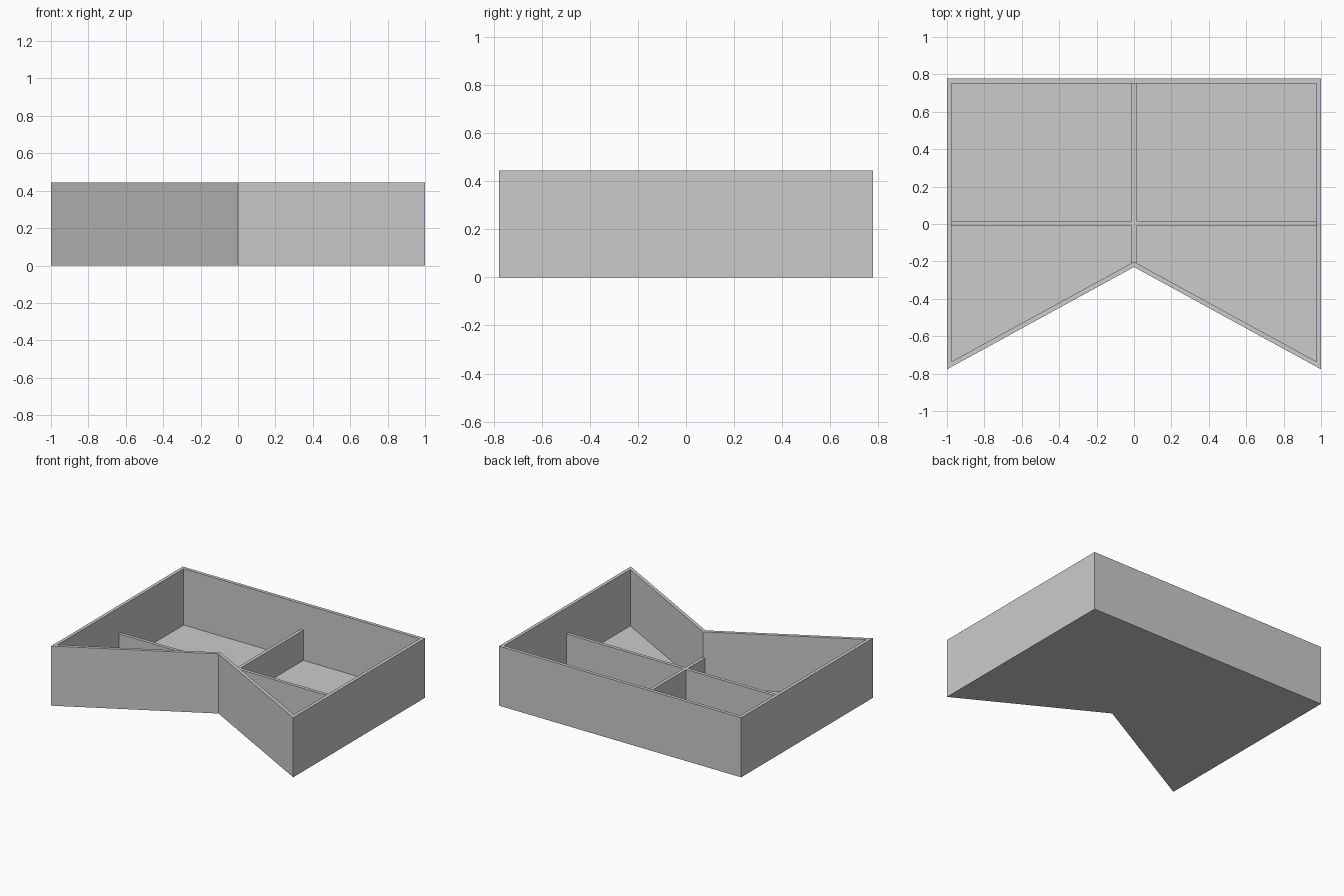
import bpy
import bmesh

cube = bpy.data.objects.get("Cube")
if cube:
    bpy.data.objects.remove(cube, do_unlink=True)

HEIGHT = 0.445
FLOOR = 0.025
DIVIDER_TOP = 0.25

grey = bpy.data.materials.new("plain_grey")
grey.use_nodes = True
colour = (0.6, 0.6, 0.6, 1)
grey.diffuse_color = colour
grey.node_tree.nodes["Principled BSDF"].inputs["Base Color"].default_value = colour


def outline(side, back, notch, tip):
    """Plan with a V-shaped notch in the front."""
    return [(-side, back), (-side, tip), (0, notch), (side, tip), (side, back)]


def add_object(name, bm):
    bmesh.ops.recalc_face_normals(bm, faces=bm.faces)
    mesh = bpy.data.meshes.new(name)
    bm.to_mesh(mesh)
    bm.free()
    mesh.materials.append(grey)
    obj = bpy.data.objects.new(name, mesh)
    bpy.context.collection.objects.link(obj)
    return obj


def ring(bm, plan, z):
    return [bm.verts.new((x, y, z)) for x, y in plan]


def bridge(bm, a, b):
    for i in range(len(a)):
        j = (i + 1) % len(a)
        bm.faces.new((a[i], a[j], b[j], b[i]))


# Open tray: outer wall, rim, inner wall and floor
outer = outline(1.0, 0.777, -0.23, -0.777)
inner = outline(0.975, 0.752, -0.202, -0.735)
bm = bmesh.new()
rings = [ring(bm, outer, 0), ring(bm, outer, HEIGHT),
         ring(bm, inner, HEIGHT), ring(bm, inner, FLOOR)]
for a, b in zip(rings, rings[1:]):
    bridge(bm, a, b)
bm.faces.new(rings[0])
bm.faces.new(rings[-1])
add_object("tray", bm)

# Low crossing dividers as one plus-shaped prism
t = 0.0125
y0, y1 = -0.01, 0.015
plus = [(-t, 0.752), (-t, y1), (-0.975, y1), (-0.975, y0), (-t, y0),
        (-t, -0.209), (0, -0.202), (t, -0.209),
        (t, y0), (0.975, y0), (0.975, y1), (t, y1), (t, 0.752)]
bm = bmesh.new()
low, high = ring(bm, plus, FLOOR), ring(bm, plus, DIVIDER_TOP)
bridge(bm, low, high)
bm.faces.new(high)
add_object("dividers", bm)
